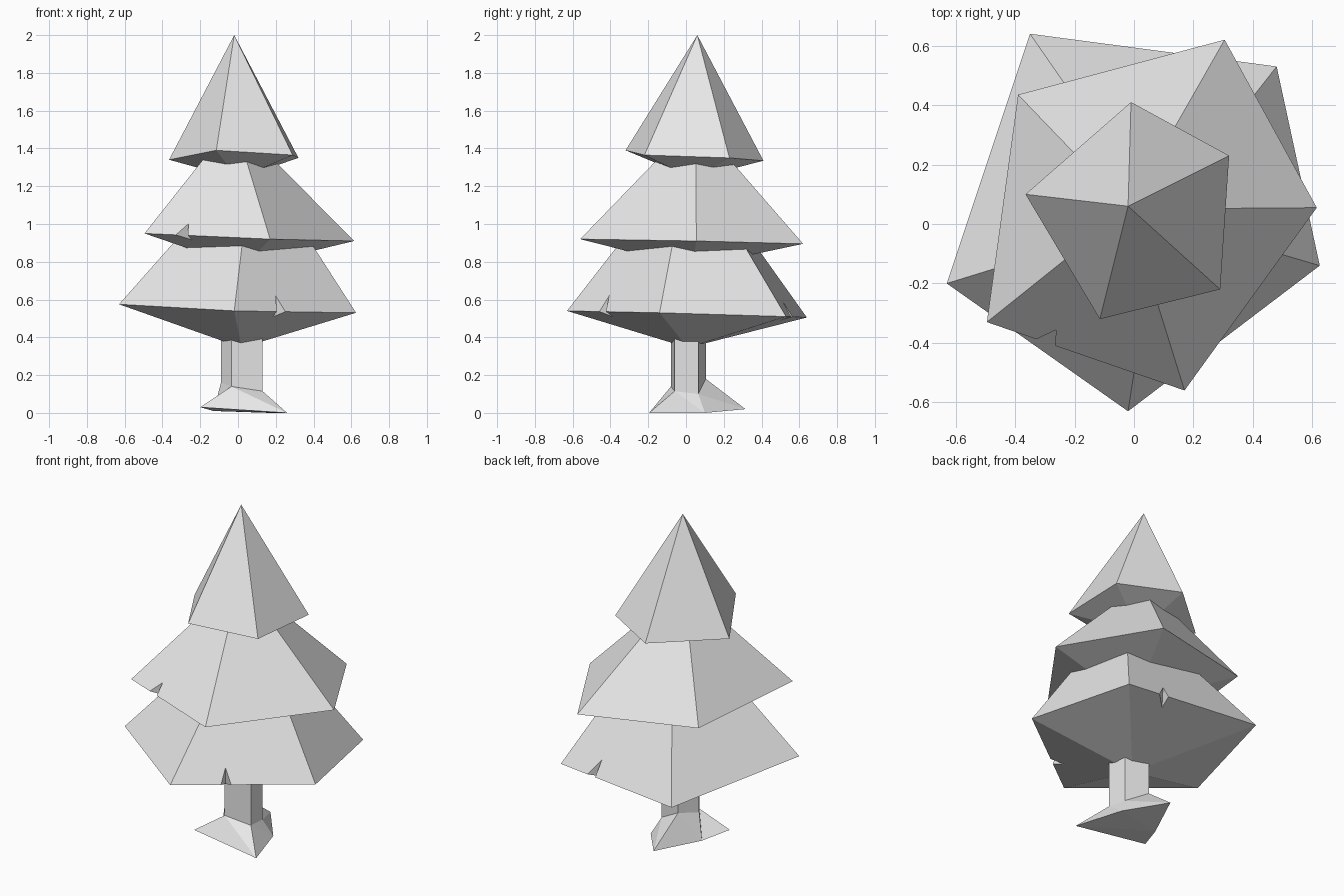
import bpy
import bmesh
from mathutils import Vector

cube = bpy.data.objects.get("Cube")
if cube:
    bpy.data.objects.remove(cube)

# One plain pale grey for the whole tree
grey = bpy.data.materials.new("pale_grey")
grey.use_nodes = True
colour = (0.8, 0.8, 0.8, 1)
grey.diffuse_color = colour
grey.node_tree.nodes["Principled BSDF"].inputs["Base Color"].default_value = colour


def finish(name, bm):
    bmesh.ops.recalc_face_normals(bm, faces=bm.faces)
    mesh = bpy.data.meshes.new(name)
    bm.to_mesh(mesh)
    bm.free()
    mesh.materials.append(grey)
    obj = bpy.data.objects.new(name, mesh)
    bpy.context.collection.objects.link(obj)
    return obj


def foliage_tier(name, apex, base, corners, notches):
    """Five-sided cone with a sloping underside; notches maps side -> (start, tip, end)."""
    bm = bmesh.new()
    top, bottom = bm.verts.new(apex), bm.verts.new(base)
    ring = [bm.verts.new(c) for c in corners]
    for i, a in enumerate(ring):
        b = ring[(i + 1) % len(ring)]
        if i not in notches:
            bm.faces.new((top, a, b))
            bm.faces.new((bottom, b, a))
            continue
        # Small V cut in the rim, reaching up and under
        start, tip, end = (a.co.lerp(b.co, t) for t in notches[i])
        p, q = bm.verts.new(start), bm.verts.new(end)
        upper = bm.verts.new(tip.lerp(Vector(apex), 0.1))
        under = bm.verts.new(tip.lerp(Vector(base), 0.15))
        for f in ((top, a, p, upper), (top, upper, q, b),
                  (bottom, under, p, a), (bottom, b, q, under),
                  (p, under, upper), (upper, under, q)):
            bm.faces.new(f)
    return finish(name, bm)


# Foliage, from the bottom up
foliage_tier("lower_foliage", (0.08, 0.02, 1.376), (0.02, 0.01, 0.345),
             [(-0.63, -0.2, 0.575), (-0.02, -0.63, 0.54), (0.625, -0.14, 0.53),
              (0.48, 0.53, 0.51), (-0.35, 0.64, 0.505)],
             {1: (0.35, 0.36, 0.42), 3: (0.24, 0.3, 0.31)})
foliage_tier("middle_foliage", (-0.02, 0.05, 1.55), (0.03, 0.03, 0.77),
             [(-0.495, -0.33, 0.95), (0.17, -0.56, 0.92), (0.615, 0.055, 0.91),
              (0.305, 0.62, 0.895), (-0.39, 0.435, 0.925)],
             {0: (0.25, 0.31, 0.345)})
foliage_tier("upper_foliage", (-0.02, 0.06, 2.0), (0.0, 0.04, 1.24),
             [(-0.365, 0.1, 1.34), (-0.115, -0.32, 1.39), (0.29, -0.22, 1.365),
              (0.32, 0.23, 1.35), (-0.01, 0.41, 1.335)], {})

# Trunk: root tips, flare ring and column top, joined in strips
roots = [(-0.2, -0.14, 0.03), (0.26, -0.195, 0.0), (0.17, 0.1, 0.0),
         (0.0, 0.315, 0.02), (-0.13, 0.03, 0.01)]
flare = [(-0.035, -0.08, 0.14), (0.13, -0.06, 0.115), (0.12, 0.065, 0.1),
         (-0.02, 0.105, 0.18), (-0.09, 0.0, 0.16)]
column = [(x, y, 0.45) for x, y, z in flare]
bm = bmesh.new()
rings = [[bm.verts.new(p) for p in pts] for pts in (roots, flare, column)]
for low, high in zip(rings, rings[1:]):
    for i in range(5):
        j = (i + 1) % 5
        bm.faces.new((low[i], low[j], high[j], high[i]))
bm.faces.new(rings[0][::-1])
bm.faces.new(rings[-1])
bmesh.ops.triangulate(bm, faces=[f for f in bm.faces if min(v.co.z for v in f.verts) < 0.05])
finish("trunk", bm)
